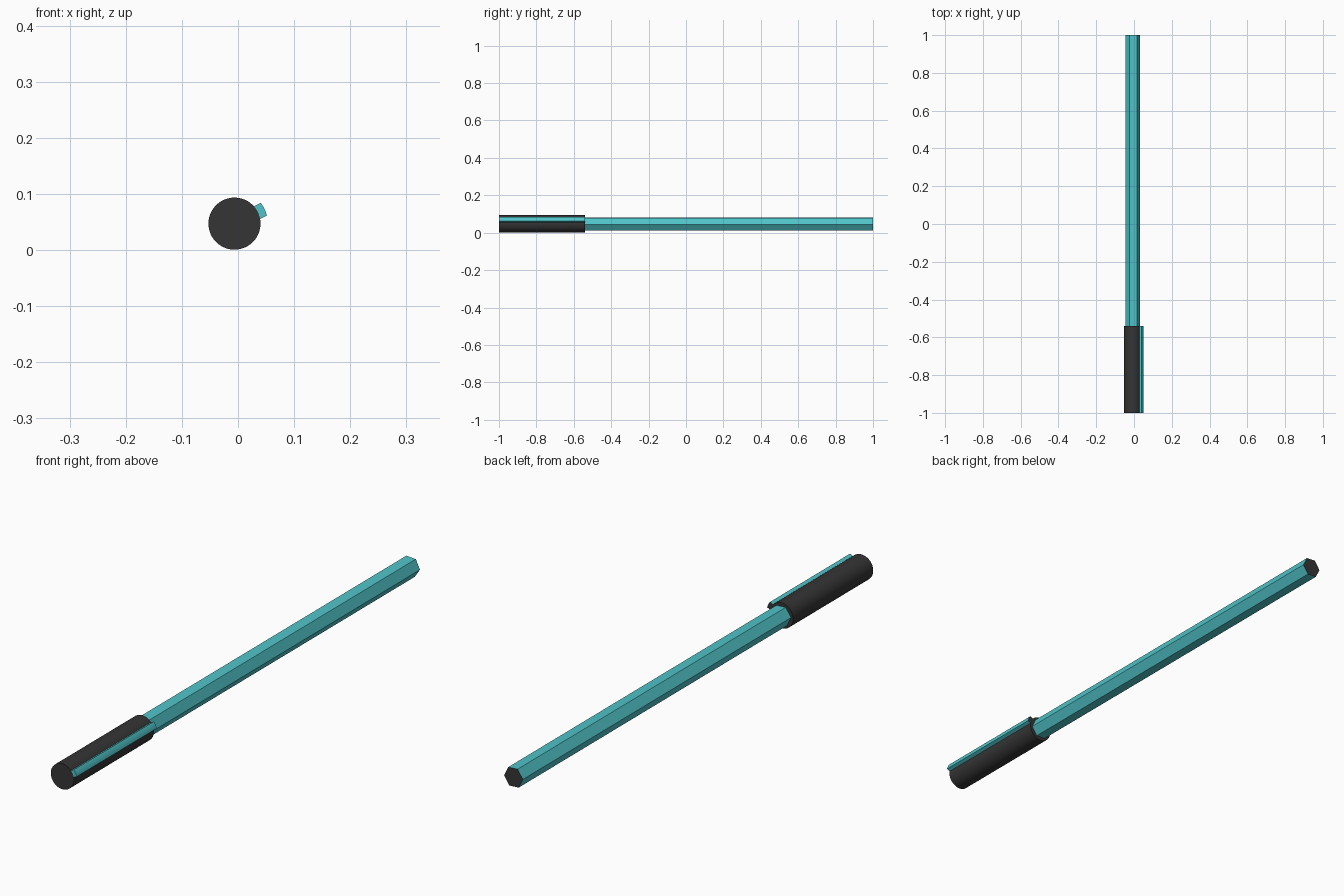
import bpy, bmesh
from math import sin, cos, radians

if "Cube" in bpy.data.objects:
    bpy.data.objects.remove(bpy.data.objects["Cube"])

CX, CZ = -0.0063, 0.0472      # pen axis
TILT = 26                     # angle of the clip and of the facing barrel flat


def material(name, rgb):
    m = bpy.data.materials.new(name)
    m.diffuse_color = (*rgb, 1)
    m.use_nodes = True
    m.node_tree.nodes["Principled BSDF"].inputs["Base Color"].default_value = m.diffuse_color
    return m


teal = material("teal", (0.08, 0.55, 0.58))
black = material("black", (0.035, 0.035, 0.035))


def polar(radius, degrees):
    a = radians(degrees)
    return CX + radius * cos(a), CZ + radius * sin(a)


def extrude(name, profile, y0, y1, mats, end_slots=(0, 0), smooth=False):
    """Extrude an x-z profile along y; end_slots are the front/back material slots."""
    bm = bmesh.new()
    a = [bm.verts.new((x, y0, z)) for x, z in profile]
    b = [bm.verts.new((x, y1, z)) for x, z in profile]
    n = len(profile)
    bm.faces.new(a).material_index = end_slots[0]
    bm.faces.new(b[::-1]).material_index = end_slots[1]
    for i in range(n):
        j = (i + 1) % n
        bm.faces.new((a[j], a[i], b[i], b[j]))
    bmesh.ops.recalc_face_normals(bm, faces=bm.faces)
    mesh = bpy.data.meshes.new(name)
    bm.to_mesh(mesh)
    bm.free()
    for m in mats:
        mesh.materials.append(m)
    ob = bpy.data.objects.new(name, mesh)
    bpy.context.collection.objects.link(ob)
    if smooth:
        bpy.ops.object.select_all(action='DESELECT')
        bpy.context.view_layer.objects.active = ob
        ob.select_set(True)
        bpy.ops.object.shade_smooth_by_angle(angle=radians(30))
    return ob


# Hexagonal barrel with a dark end
hexagon = [polar(0.038, TILT + 30 + 60 * i) for i in range(6)]
extrude("barrel", hexagon, -0.56, 1.0, (teal, black), (1, 1))

# Round cap
circle = [polar(0.0464, 360 * i / 48) for i in range(48)]
extrude("cap", circle, -1.0, -0.54, (black,), smooth=True)

# Clip: parallel sides and a curved outer face
c, s = cos(radians(TILT)), sin(radians(TILT))
half = 0.0125
profile = [polar(0.0595, TILT - 12.1 + 24.2 * i / 8) for i in range(9)]
profile += [(CX + 0.043 * c - w * s, CZ + 0.043 * s + w * c) for w in (half, -half)]
extrude("clip", profile, -1.0, -0.54, (teal, black), (0, 1), smooth=True)
